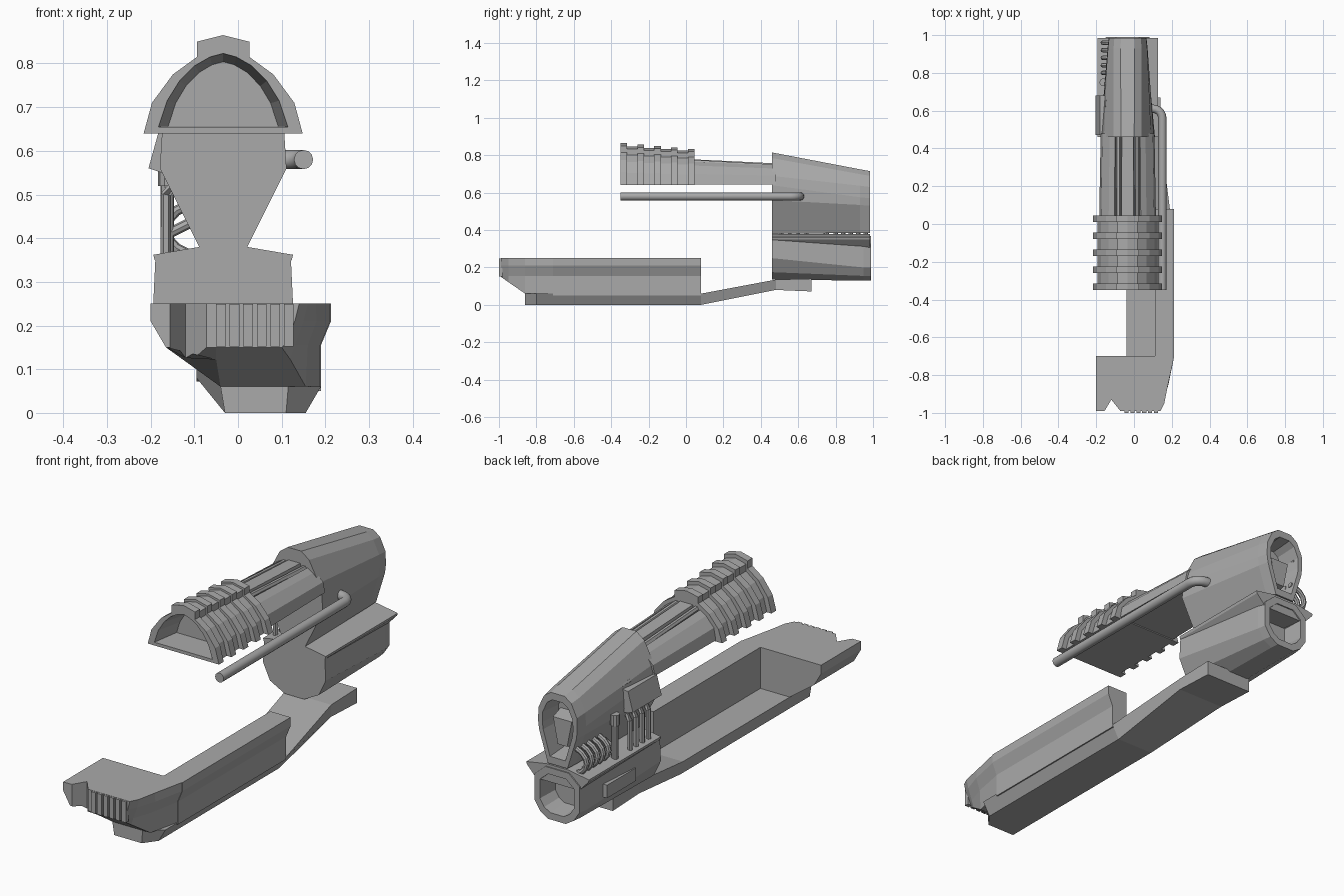
import bpy, bmesh, math
from mathutils import Vector

if "Cube" in bpy.data.objects:
    bpy.data.objects.remove(bpy.data.objects["Cube"])

CX = -0.034  # centre line of barrel and receiver

grey = bpy.data.materials.new("plain_grey")
grey.use_nodes = True
grey.diffuse_color = (0.4, 0.4, 0.4, 1)
grey.node_tree.nodes["Principled BSDF"].inputs["Base Color"].default_value = (0.4, 0.4, 0.4, 1)


def finish(bm, name):
    bmesh.ops.recalc_face_normals(bm, faces=bm.faces)
    mesh = bpy.data.meshes.new(name)
    bm.to_mesh(mesh)
    bm.free()
    mesh.materials.append(grey)
    obj = bpy.data.objects.new(name, mesh)
    bpy.context.collection.objects.link(obj)
    return obj


def loft(name, sections):
    """Skin (y, [(x, z), ...]) cross-sections and cap both ends."""
    bm = bmesh.new()
    rings = [[bm.verts.new((x, y, z)) for x, z in pts] for y, pts in sections]
    n = len(rings[0])
    for a, b in zip(rings, rings[1:]):
        for i in range(n):
            j = (i + 1) % n
            bm.faces.new((a[i], a[j], b[j], b[i]))
    bm.faces.new(rings[0])
    bm.faces.new(rings[-1])
    return finish(bm, name)


def sym(half):
    """Mirror a half profile, listed top to bottom, about the centre line."""
    left = [(CX - x, z) for x, z in reversed(half) if x > 0]
    return [(CX + x, z) for x, z in half] + left


def scaled(half, sx, sz, z0):
    return [(x * sx, z0 + (z - z0) * sz) for x, z in half]


def box(name, lo, hi):
    rect = [(lo[0], lo[2]), (hi[0], lo[2]), (hi[0], hi[2]), (lo[0], hi[2])]
    return loft(name, [(lo[1], rect), (hi[1], rect)])


def tube(name, points, radius, sides=10):
    """Round bar swept along a path."""
    bm = bmesh.new()
    pts = [Vector(p) for p in points]
    rings = []
    for i, p in enumerate(pts):
        d = (pts[min(i + 1, len(pts) - 1)] - pts[max(i - 1, 0)]).normalized()
        up = Vector((0, 1, 0)) if abs(d.z) > 0.9 else Vector((0, 0, 1))
        if name.startswith("coil"):
            up = Vector((0, 1, 0))
        u = d.cross(up).normalized()
        v = d.cross(u)
        angles = [math.tau * k / sides for k in range(sides)]
        rings.append([bm.verts.new(p + radius * (u * math.cos(a) + v * math.sin(a))) for a in angles])
    for a, b in zip(rings, rings[1:]):
        for k in range(sides):
            j = (k + 1) % sides
            bm.faces.new((a[k], a[j], b[j], b[k]))
    bm.faces.new(rings[0])
    bm.faces.new(rings[-1])
    return finish(bm, name)


# Ribbed arch shroud, hollow at the front
arch = [(0, .865), (.06, .85), (.06, .815), (.115, .775), (.163, .71), (.182, .64)]
hollow = [(0, .823), (.03, .815), (.065, .795), (.1, .76), (.128, .715), (.148, .655)]
sections = [(-.22, sym(scaled(hollow, .85, .88, .665))), (-.35, sym(hollow))]
for k in range(5):
    y = -.35 + .09 * k
    shrink = 1 - .035 * k
    rib = sym(scaled(arch, 1, shrink, .64))
    core = sym(scaled(arch, .87, shrink * .92, .64))
    sections += [(y, rib), (y + .035, rib)]
    if k < 4:
        sections += [(y + .035, core), (y + .09, core)]
loft("ribbed_shroud", sections)

# Barrel housing between shroud and receiver, with long ridges
housing = [(.032, .778), (.036, .755), (.062, .75), (.07, .765), (.1, .745), (.14, .7), (.15, .645)]
loft("barrel_housing", [(.04, sym(housing)), (.48, sym(scaled(housing, .95, .84, .645)))])
for side in (-1, 1):
    x = CX + side * .05
    tube("barrel_ridge", [(x, .04, .765), (x, .48, .74)], .012, 6)

# Upper receiver with a recessed rear opening
front = [(.035, .815), (.075, .785), (.125, .69), (.14, .64), (.145, .56), (.055, .38)]
rear = [(.035, .715), (.07, .69), (.098, .63), (.1, .57), (.095, .53), (.05, .385)]
mouth = scaled(rear, .78, .8, .55)
loft("upper_receiver", [
    (.46, sym(front)),
    (.93, sym(scaled(rear, 1.06, 1.03, .385))),
    (.985, sym(rear)),
    (.985, sym(mouth)),
    (.88, sym(scaled(mouth, .9, .92, .55)))])
wedge = [(.06, .6), (.03, .45)]
loft("rear_wedge", [(.87, sym(wedge)), (.95, sym(scaled(wedge, .8, .8, .53)))])

# Lower receiver, tapering to an octagonal rear opening
low_front = [(.06, .372), (.155, .355), (.16, .25), (.125, .175), (.05, .135)]
low_rear = [(.06, .368), (.115, .32), (.115, .2), (.085, .155), (.045, .13)]
port = scaled(low_rear, .76, .74, .25)
loft("lower_receiver", [
    (.46, sym(low_front)),
    (.95, sym(scaled(low_rear, 1.06, 1, .25))),
    (.99, sym(low_rear)),
    (.99, sym(port)),
    (.89, sym(scaled(port, .9, .9, .25)))])
flange = [(.055, .38), (.16, .362), (.157, .35), (.11, .3)]
loft("receiver_flange", [(.46, sym(flange)), (.985, sym(flange))])
box("side_panel", (-.185, .63, .22), (-.14, .84, .28))

# Side bar, bent into the receiver at its rear end
bend = [(.15 - .05 * (1 - math.cos(a)), .56 + .05 * math.sin(a), .58)
        for a in (math.radians(18 * k) for k in range(6))]
side_bar = tube("side_bar", [(.15, -.35, .58)] + bend + [(.04, .61, .58)], .022, 12)

# Right-hand fittings: rail block, fins, post and coils
block = [(-.1, .66), (-.18, .65), (-.205, .56), (-.175, .55), (-.1, .55)]
loft("rail_block", [(.47, block), (.68, block)])
for k in range(4):
    y = .51 + .045 * k
    tube("cooling_fin", [(-.165, y, .35), (-.165, y, .5), (-.12, y, .57)], .012, 6)
tube("valve_post", [(-.162, .75, .35), (-.162, .75, .53)], .016)
tube("valve_cap", [(-.162, .75, .52), (-.162, .75, .57)], .021)
tube("valve_link", [(-.16, .75, .41), (-.08, .75, .45)], .012, 8)
for k in range(5):
    y = .8 + .04 * k
    arc = [(-.085 - .08 * math.sin(a), y, .42 + .06 * math.cos(a))
           for a in (math.pi * j / 8 for j in range(9))]
    tube("coil_loop", arc, .012, 8)
for z in (.64, .67):
    tube("receiver_rail", [(-.145, .62, z), (-.115, .96, z - .03)], .01, 6)

# Lower frame: slab, rising neck and mounting pad
loft("lower_frame", [
    (-.86, [(-.04, .06), (.115, .06), (.11, 0), (-.03, 0)]),
    (-.8, [(-.04, .06), (.19, .06), (.155, 0), (-.03, 0)]),
    (.08, [(-.04, .06), (.19, .06), (.155, 0), (-.03, 0)]),
    (.48, [(-.095, .135), (.14, .135), (.14, .08), (-.095, .08)]),
    (.67, [(-.095, .14), (.14, .14), (.14, .072), (-.095, .072)])])

# Tray side wall
wall = [(.11, .05), (.11, .25), (.213, .25), (.213, .21), (.19, .155), (.19, .05)]
loft("tray_wall", [(-.71, wall), (.08, wall)])

# Tray nose with sloped underside
left = [(-.2, .25), (-.2, .21), (-.165, .15)]
nose = loft("tray_nose", [
    (-.99, left + [(-.05, .15), (.1, .15), (.105, .155), (.13, .21), (.14, .25)]),
    (-.95, left + [(-.05, .122), (.12, .122), (.13, .155), (.15, .21), (.16, .25)]),
    (-.86, left + [(-.04, .06), (.155, .06), (.16, .155), (.18, .21), (.178, .25)]),
    (-.7, left + [(-.04, .06), (.19, .06), (.19, .155), (.213, .21), (.213, .25)])])
for k in range(6):
    x = -.05 + .031 * k
    box("grip_rib", (x, -1, .152), (x + .022, -.98, .249))

# V notch through the nose
bm = bmesh.new()
tri = [bm.verts.new((x, y, -.1)) for x, y in ((-.18, -1.03), (-.12, -.93), (-.04, -1.03))]
face = bm.faces.new(tri)
ext = bmesh.ops.extrude_face_region(bm, geom=[face])["geom"]
bmesh.ops.translate(bm, vec=(0, 0, .5), verts=[v for v in ext if isinstance(v, bmesh.types.BMVert)])
cutter = finish(bm, "notch_cutter")
cutter.hide_render = True
cutter.hide_set(True)
cut = nose.modifiers.new("notch", "BOOLEAN")
cut.operation = "DIFFERENCE"
cut.object = cutter
cut.solver = "EXACT"

# Smooth the round bar while keeping its sharp ends
bpy.ops.object.select_all(action="DESELECT")
side_bar.select_set(True)
bpy.context.view_layer.objects.active = side_bar
bpy.ops.object.shade_smooth_by_angle(angle=math.radians(40))
